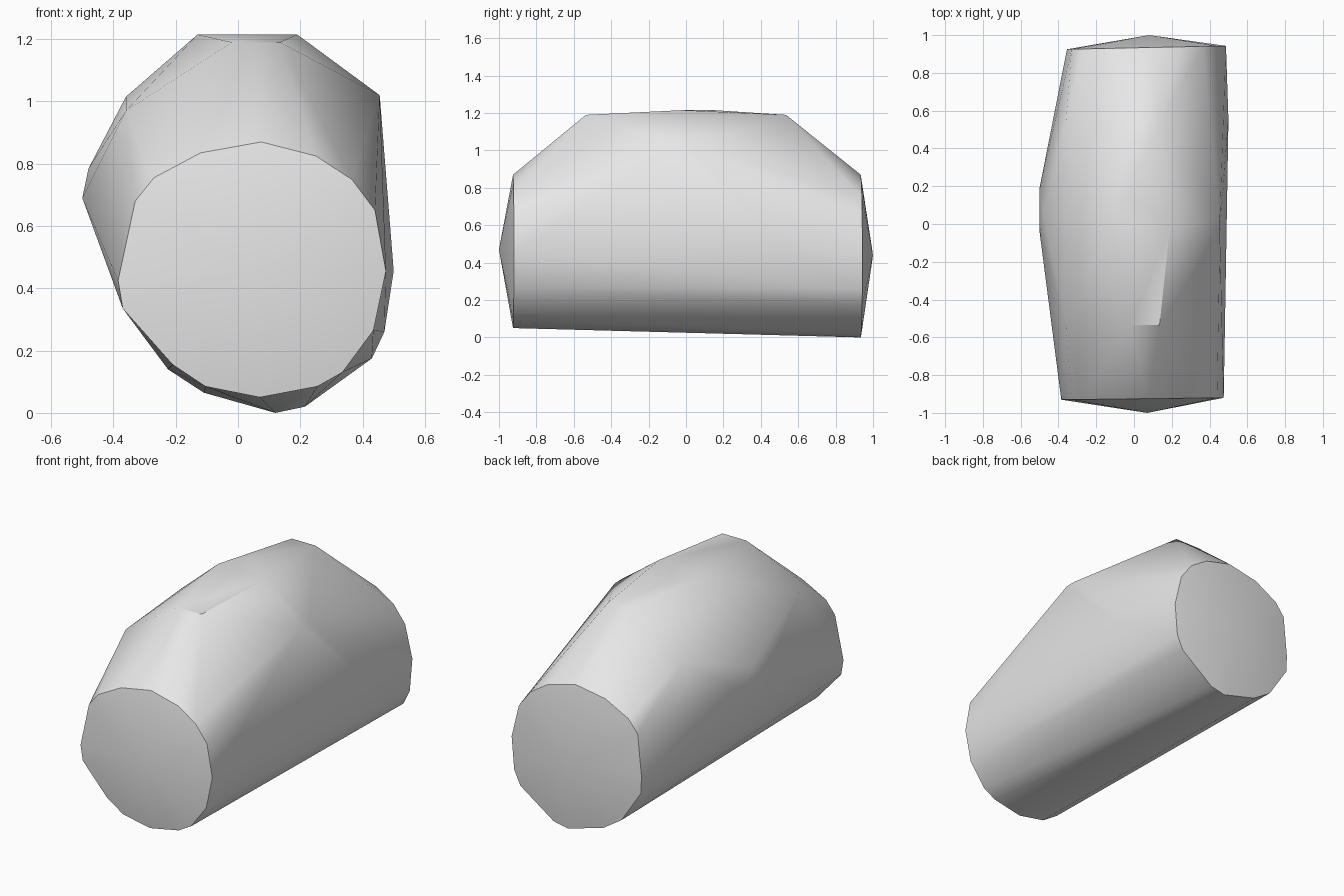
import bpy
import bmesh
import math

# Remove the default object
default_cube = bpy.data.objects.get("Cube")
if default_cube:
    bpy.data.objects.remove(default_cube, do_unlink=True)


def make_material(name, colour):
    material = bpy.data.materials.new(name)
    material.use_nodes = True
    material.diffuse_color = colour
    material.node_tree.nodes["Principled BSDF"].inputs["Base Color"].default_value = colour
    return material


def ring(profile, y_right, y_left):
    """Place an (x, z) outline at one end, tilting slightly from right to left."""
    low = min(x for x, z in profile)
    high = max(x for x, z in profile)
    points = []
    for x, z in profile:
        blend = (x - low) / (high - low)
        points.append((x, y_right + (y_left - y_right) * blend, z))
    return points


def mirrored_front_back(points):
    """Return the points together with their copies across the y plane."""
    return [(x, side * y, z) for x, y, z in points for side in (-1, 1)]


def hull_object(name, points, material, sharp_angle):
    """Wrap the points in a convex skin with smooth shading and sharp rims."""
    bm = bmesh.new()
    for point in points:
        bm.verts.new(point)
    bmesh.ops.convex_hull(bm, input=list(bm.verts))
    loose = [vert for vert in bm.verts if not vert.link_faces]
    bmesh.ops.delete(bm, geom=loose, context="VERTS")
    bmesh.ops.recalc_face_normals(bm, faces=list(bm.faces))

    mesh = bpy.data.meshes.new(name)
    bm.to_mesh(mesh)
    bm.free()
    mesh.materials.append(material)
    obj = bpy.data.objects.new(name, mesh)
    bpy.context.collection.objects.link(obj)

    bpy.ops.object.select_all(action="DESELECT")
    obj.select_set(True)
    bpy.context.view_layer.objects.active = obj
    bpy.ops.object.shade_smooth_by_angle(angle=sharp_angle)
    return obj


# Rounded end outlines: a shared upper arc and two different lower arcs
upper_arc = [(-.33, .68), (-.27, .755), (-.12, .835), (.075, .87),
             (.25, .825), (.365, .75), (.44, .65)]
front_lower = [(.475, .455), (.435, .265), (.335, .13), (.255, .085), (.07, .05),
               (-.105, .085), (-.21, .155), (-.37, .335), (-.385, .425)]
back_lower = [(.487, .455), (.47, .26), (.43, .175), (.215, .02), (.12, 0),
              (-.11, .065), (-.225, .14), (-.35, .33), (-.355, .43)]

front_end = ring(upper_arc + front_lower, -.93, -.92) + [(.07, -1, .47)]
back_end = ring(upper_arc + back_lower, .925, .943) + [(.08, 1, .44)]

# Shoulders where the roof slopes down to both ends
shoulders = mirrored_front_back([(-.02, .535, 1.19), (.135, .535, 1.19),
                                 (-.36, .54, .97)])

# Roof crest, side peak and bulging flanks around the middle
crest = [(-.13, 0, 1.215), (-.05, .15, 1.215), (.19, -.02, 1.215)]
left_peak = [(.455, -.05, 1.02), (.455, .02, 1.02), (.5, .55, .455)]
right_bulge = [(-.36, 0, 1.015), (-.48, .06, .785), (-.5, -.04, .69), (-.5, .19, .69)]

grey = make_material("plain grey", (.8, .8, .8, 1))
hull_object("faceted_body",
            front_end + back_end + shoulders + crest + left_peak + right_bulge,
            grey, math.radians(35))
